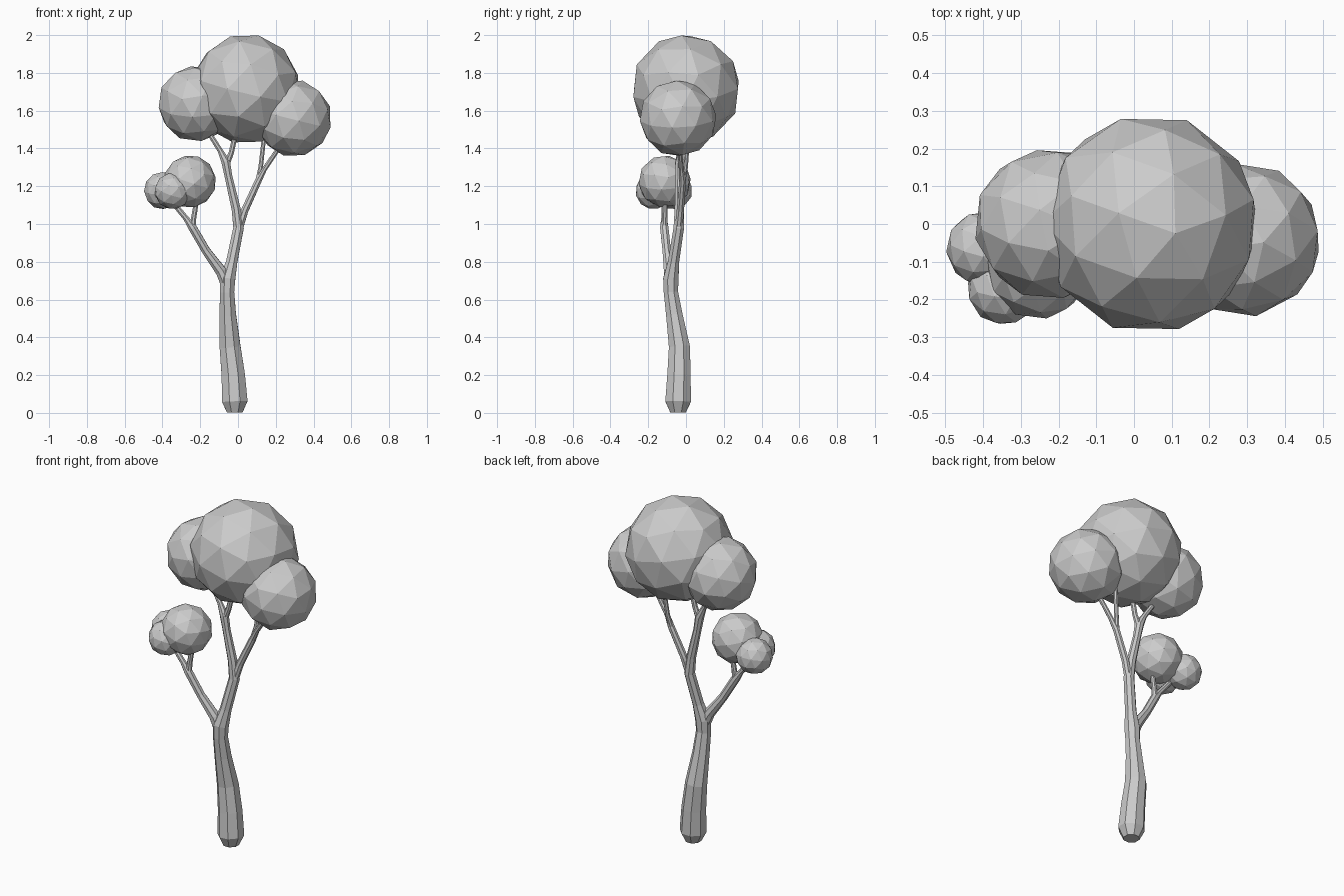
import bpy, bmesh, math
from mathutils import Vector


def limb(name, pts, sides=8):
    """Tapered faceted tube through (x, y, z, radius) points."""
    bm = bmesh.new()
    P = [Vector(p[:3]) for p in pts]
    rings = []
    for i, p in enumerate(P):
        t = (P[min(i + 1, len(P) - 1)] - P[max(i - 1, 0)]).normalized()
        v = t.cross(Vector((1, 0, 0))).normalized()
        u = v.cross(t)
        ring = []
        for k in range(sides):
            a = 2 * math.pi * (k + 0.5) / sides
            ring.append(bm.verts.new(p + (u * math.cos(a) + v * math.sin(a)) * pts[i][3]))
        rings.append(ring)
    for a, b in zip(rings, rings[1:]):
        for k in range(sides):
            j = (k + 1) % sides
            bm.faces.new((a[k], a[j], b[j], b[k]))
    bm.faces.new(rings[0])
    bm.faces.new(rings[-1])
    bmesh.ops.recalc_face_normals(bm, faces=bm.faces)
    me = bpy.data.meshes.new(name)
    bm.to_mesh(me)
    bm.free()
    bpy.context.collection.objects.link(bpy.data.objects.new(name, me))


def foliage(name, loc, r, rot):
    bpy.ops.mesh.primitive_ico_sphere_add(subdivisions=2, radius=r, location=loc, rotation=rot)
    bpy.context.object.name = name


# Trunk continuing into the tall right-hand stem and its left fork
limb("trunk", [(-0.017, -0.042, 0.003, 0.045), (-0.017, -0.042, 0.06, 0.073),
               (-0.025, -0.037, 0.2, 0.067), (-0.042, -0.035, 0.35, 0.060),
               (-0.054, -0.062, 0.52, 0.047), (-0.058, -0.080, 0.64, 0.041),
               (-0.055, -0.080, 0.71, 0.044), (-0.033, -0.066, 0.80, 0.032),
               (0.003, -0.038, 0.98, 0.030), (-0.010, -0.036, 1.08, 0.026),
               (-0.050, -0.035, 1.25, 0.022), (-0.065, -0.034, 1.33, 0.025),
               (-0.095, -0.030, 1.39, 0.015), (-0.165, -0.02, 1.50, 0.013)])
limb("upper_twig", [(-0.062, -0.034, 1.31, 0.018), (-0.035, -0.034, 1.38, 0.015),
                    (-0.008, -0.03, 1.50, 0.014)])

# Right fork and its twigs
limb("right_branch", [(-0.002, -0.042, 0.95, 0.022), (0.035, -0.03, 1.07, 0.021),
                      (0.108, -0.018, 1.23, 0.019), (0.14, -0.025, 1.29, 0.014),
                      (0.235, -0.035, 1.43, 0.012)])
limb("right_twig", [(0.104, -0.018, 1.22, 0.015), (0.12, -0.002, 1.30, 0.013),
                    (0.14, 0.012, 1.48, 0.012)])

# Low left branch and its twigs
limb("left_branch", [(-0.055, -0.082, 0.67, 0.034), (-0.09, -0.088, 0.75, 0.031),
                     (-0.17, -0.102, 0.86, 0.024), (-0.24, -0.115, 0.98, 0.024),
                     (-0.275, -0.116, 1.03, 0.016), (-0.375, -0.115, 1.15, 0.014)])
limb("left_twig", [(-0.240, -0.115, 0.97, 0.019), (-0.235, -0.113, 1.03, 0.015),
                   (-0.215, -0.11, 1.15, 0.013)])

# Faceted foliage clumps
foliage("crown", (0.042, 0.0, 1.715), 0.292, (0.15, 0.2, 0.3))
foliage("left_clump", (-0.222, 0.0, 1.637), 0.203, (0.3, -0.2, 0.5))
foliage("right_clump", (0.293, -0.042, 1.56), 0.205, (0.2, 0.15, 0.8))
foliage("low_clump", (-0.255, -0.113, 1.225), 0.140, (0.1, 0.3, 0.2))
foliage("low_small_clump", (-0.398, -0.065, 1.177), 0.100, (0.2, -0.1, 0.4))
foliage("low_front_clump", (-0.345, -0.170, 1.175), 0.098, (0.4, 0.1, 0.6))
